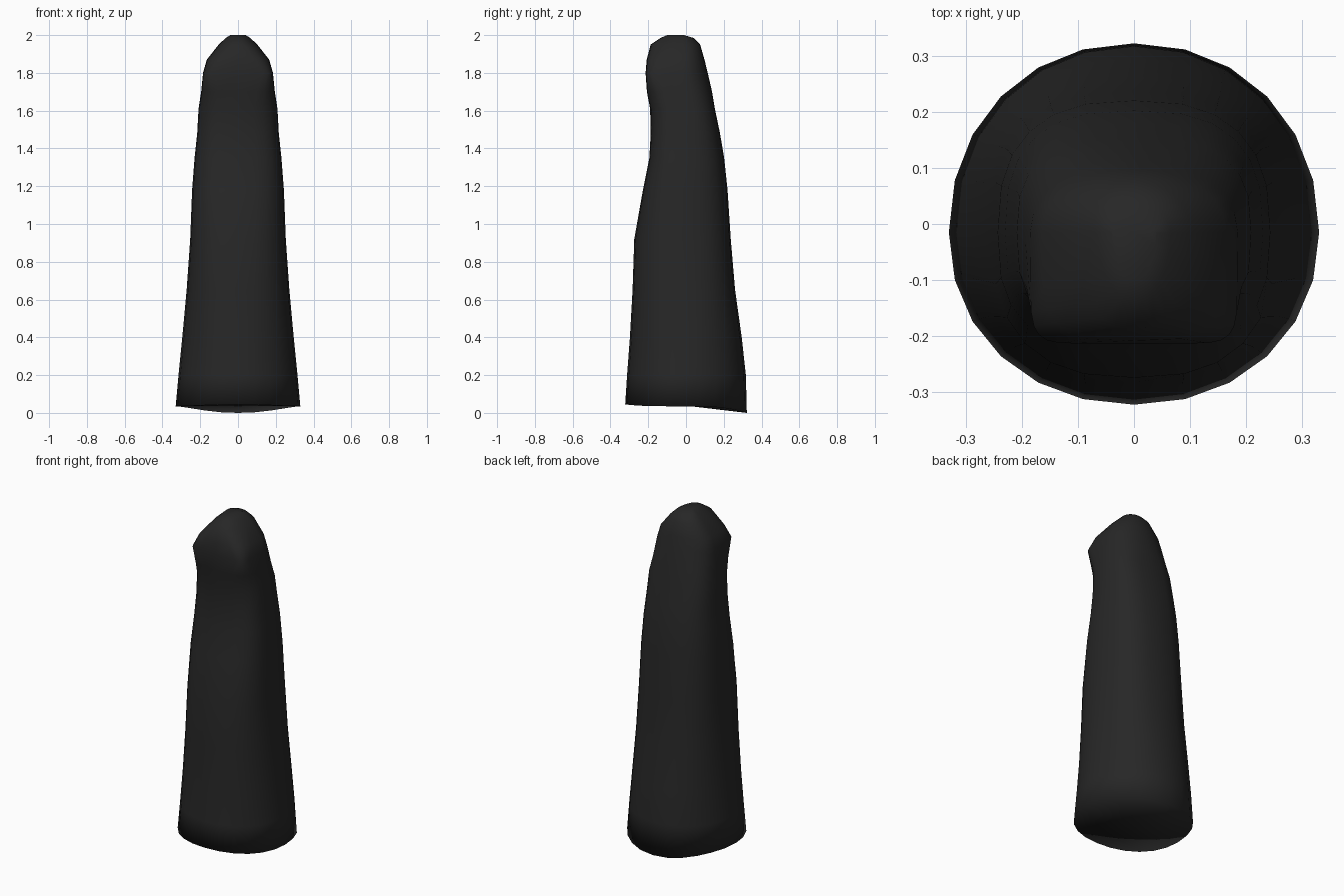
import bpy, bmesh, math

if "Cube" in bpy.data.objects:
    bpy.data.objects.remove(bpy.data.objects["Cube"])

SIDES = 24

cloth = bpy.data.materials.new("black cloth")
cloth.diffuse_color = (0.02, 0.02, 0.02, 1)
cloth.use_nodes = True
cloth.node_tree.nodes["Principled BSDF"].inputs["Base Color"].default_value = cloth.diffuse_color

# rings: height, half width, front y, back y, front squareness, back squareness
RINGS = [
    (0.04, 0.33, -0.322, 0.322, 2.1, 2.1),
    (0.20, 0.315, -0.312, 0.317, 2.1, 2.1),
    (0.40, 0.295, -0.297, 0.295, 2.2, 2.2),
    (0.65, 0.272, -0.283, 0.260, 2.4, 2.4),
    (0.92, 0.253, -0.274, 0.237, 2.6, 2.6),
    (1.18, 0.243, -0.228, 0.220, 2.8, 2.6),
    (1.35, 0.230, -0.194, 0.202, 2.9, 2.7),
    (1.48, 0.216, -0.187, 0.180, 3.0, 2.8),
    (1.61, 0.209, -0.190, 0.153, 3.0, 2.8),
    (1.70, 0.195, -0.207, 0.138, 4.0, 2.4),
    (1.80, 0.185, -0.214, 0.115, 8.0, 2.1),
    (1.87, 0.165, -0.208, 0.098, 4.0, 2.1),
    (1.95, 0.102, -0.187, 0.075, 2.4, 2.1),
    (1.985, 0.065, -0.135, 0.040, 2.1, 2.1),
    (2.00, 0.040, -0.100, -0.010, 2.0, 2.0),
]


def power(v, n):
    return math.copysign(abs(v) ** (2 / n), v) if abs(v) > 1e-6 else 0.0


def ring_point(k, ring):
    z, half, front, back, nf, nb = ring
    a = 2 * math.pi * k / SIDES
    c, s = math.cos(a), math.sin(a)
    mid = -0.015
    n = nb if s > 0 else nf
    depth = back - mid if s > 0 else mid - front
    return (half * power(c, n), mid + depth * power(s, n), z)


bm = bmesh.new()
loops = [[bm.verts.new(ring_point(k, r)) for k in range(SIDES)] for r in RINGS]

# hem dips at the back and lifts slightly at the front
for v in loops[0]:
    t = v.co.y / 0.322
    v.co.z = 0.035 - 0.035 * t ** 3 if t > 0 else 0.035 + 0.01 * t ** 4

# robe and hood walls
for low, high in zip(loops, loops[1:]):
    for k in range(SIDES):
        j = (k + 1) % SIDES
        bm.faces.new((low[k], low[j], high[j], high[k]))

# closed crown and underside
bm.faces.new(loops[-1])
centre = bm.verts.new((0, 0, 0.038))
for k in range(SIDES):
    bm.faces.new((loops[0][(k + 1) % SIDES], loops[0][k], centre))

bmesh.ops.recalc_face_normals(bm, faces=bm.faces)
for f in bm.faces:
    f.smooth = True

mesh = bpy.data.meshes.new("hooded_robe")
bm.to_mesh(mesh)
bm.free()
mesh.materials.append(cloth)
robe = bpy.data.objects.new("hooded_robe", mesh)
bpy.context.collection.objects.link(robe)
